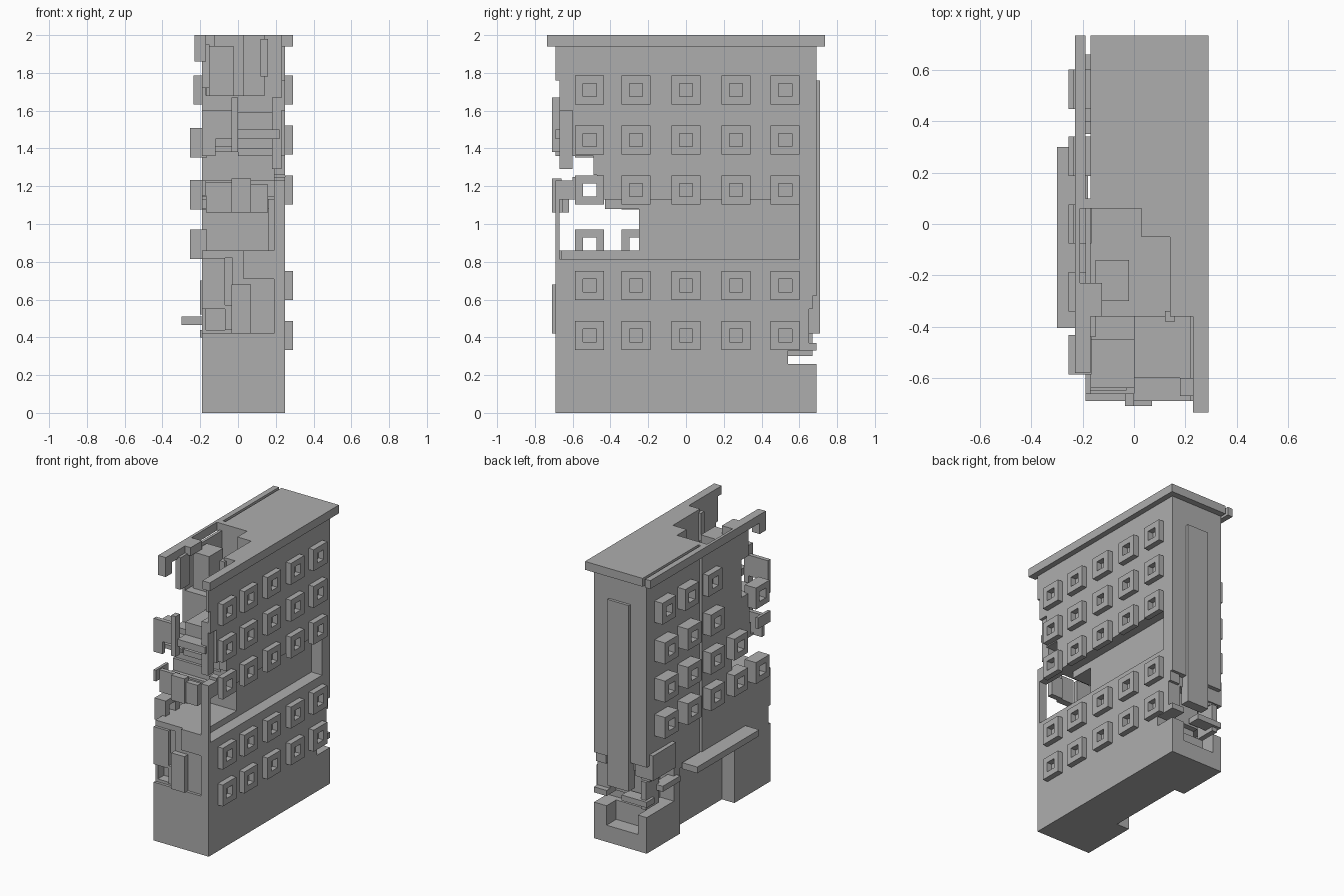
import bpy, bmesh
from mathutils import Vector

cube = bpy.data.objects.get("Cube")
if cube:
    bpy.data.objects.remove(cube, do_unlink=True)

concrete = bpy.data.materials.new("concrete_grey")
concrete.use_nodes = True
GREY = (0.42, 0.42, 0.42, 1)
concrete.diffuse_color = GREY
concrete.node_tree.nodes["Principled BSDF"].inputs["Base Color"].default_value = GREY


def finish(name, bm):
    bmesh.ops.recalc_face_normals(bm, faces=bm.faces)
    mesh = bpy.data.meshes.new(name)
    bm.to_mesh(mesh)
    bm.free()
    obj = bpy.data.objects.new(name, mesh)
    mesh.materials.append(concrete)
    bpy.context.collection.objects.link(obj)
    return obj


def box(name, x, y, z):
    """Box from its extent along each axis."""
    bm = bmesh.new()
    bmesh.ops.create_cube(bm, size=1)
    for v in bm.verts:
        v.co = Vector([(r[0] + r[1]) / 2 + c * (r[1] - r[0]) for c, r in zip(v.co, (x, y, z))])
    return finish(name, bm)


def prism(name, outline, z0, z1):
    """Plan outline raised into a slab."""
    bm = bmesh.new()
    face = bm.faces.new([bm.verts.new((x, y, z0)) for x, y in outline])
    top = bmesh.ops.extrude_face_region(bm, geom=[face])["geom"]
    bmesh.ops.translate(bm, vec=(0, 0, z1 - z0),
                        verts=[v for v in top if isinstance(v, bmesh.types.BMVert)])
    return finish(name, bm)


def cut(obj, x, y, z):
    cutter = box("damage_cutter", x, y, z)
    cutter.hide_render = True
    mod = obj.modifiers.new("damage", "BOOLEAN")
    mod.operation, mod.solver, mod.object = "DIFFERENCE", "EXACT", cutter
    bpy.context.view_layer.objects.active = obj
    bpy.ops.object.modifier_apply(modifier=mod.name)
    bpy.data.objects.remove(cutter, do_unlink=True)


def window(name, x0, x1, y, z):
    """Square frame with an open middle, raised along x."""
    bm = bmesh.new()
    bmesh.ops.create_grid(bm, x_segments=3, y_segments=3, size=1)
    for v in bm.verts:
        a, b = [(0.035 if abs(c) < 0.5 else 0.077) * (1 if c > 0 else -1) for c in v.co.xy]
        v.co = (x0, y + a, z + b)
    middle = [f for f in bm.faces if (f.calc_center_median() - Vector((x0, y, z))).length < 0.01]
    bmesh.ops.delete(bm, geom=middle, context="FACES")
    front = bmesh.ops.extrude_face_region(bm, geom=bm.faces[:])["geom"]
    bmesh.ops.translate(bm, vec=(x1 - x0, 0, 0),
                        verts=[v for v in front if isinstance(v, bmesh.types.BMVert)])
    finish(name, bm)


# Main block, with a shallow step and an entrance recess on one long side
body = prism("building_body", [
    (0.25, -0.69), (0.25, 0.69), (-0.17, 0.69), (-0.17, 0.09), (-0.19, 0.09), (-0.19, -0.69)], 0, 1.95)
W = (-0.4, 0.4)
damage = [
    # entrance recess and long sunken gallery
    ((-0.4, -0.09), (-0.28, 0.31), (-0.1, 0.47)),
    ((0.165, 0.4), (-0.67, 0.6), (0.815, 1.13)),
    # passage torn through the middle storey
    (W, (-0.65, -0.43), (0.86, 1.13)),
    (W, (-0.44, -0.25), (0.86, 1.08)),
    ((-0.4, 0.19), (-0.8, -0.5), (0.86, 1.15)),
    # collapsed roof corner
    ((-0.17, 0.03), (-0.8, 0.06), (1.68, 2.1)),
    ((0.02, 0.14), (-0.8, -0.05), (1.68, 2.1)),
    ((0.13, 0.23), (-0.8, -0.36), (1.5, 2.1)),
    ((-0.4, 0.14), (-0.8, -0.36), (1.45, 2.1)),
    # torn upper front
    ((-0.4, 0.19), (-0.8, -0.45), (1.23, 1.5)),
    ((-0.17, 0.19), (-0.8, -0.5), (1.14, 1.3)),
    (W, (-0.8, -0.6), (1.23, 1.6)),
    (W, (-0.8, -0.67), (1.59, 1.76)),
    (W, (-0.8, -0.49), (1.25, 1.36)),
    (W, (-0.55, -0.47), (1.145, 1.26)),
    # chipped lower front
    ((-0.4, 0.19), (-0.8, -0.67), (0.42, 0.87)),
    ((-0.17, -0.03), (-0.8, -0.6), (0.44, 0.82)),
    # broken back foot
    (W, (0.65, 0.8), (0.37, 0.62)),
    (W, (0.54, 0.8), (0.26, 0.33)),
    ((-0.1, 0.15), (0.58, 0.8), (0.12, 0.55)),
    ((-0.4, -0.06), (0.38, 0.8), (0.26, 0.5)),
]
for extent in damage:
    cut(body, *extent)

# Roof slab with its torn corner and split edge strip
prism("roof_slab", [
    (-0.169, 0.735), (0.29, 0.735), (0.29, -0.735), (0.23, -0.735), (0.23, -0.36), (0.14, -0.36),
    (0.14, -0.05), (0.03, -0.05), (0.03, 0.06), (-0.21, 0.06), (-0.21, -0.23), (-0.125, -0.23),
    (-0.125, -0.36), (-0.17, -0.36), (-0.17, -0.58), (-0.23, -0.58), (-0.23, 0.735),
    (-0.189, 0.735), (-0.189, 0.1), (-0.169, 0.1)], 1.94, 2)

# Windows on both long sides
columns = (-0.51, -0.265, 0, 0.265, 0.525)
for z in (1.71, 1.445, 1.18, 0.675, 0.41):
    for y in columns:
        window("left_window", 0.25, 0.29, y, z)
for z, missing in ((1.71, (0, 1)), (1.43, (1,)), (1.155, (0,)), (0.893, ())):
    for i, y in enumerate(columns):
        if i not in missing:
            window("right_window", -0.165, -0.235 if z > 1.6 else -0.255, y, z)

# Entrance canopy and end pilasters
box("entrance_canopy", (-0.30, -0.18), (-0.405, 0.3), (0.465, 0.51))
box("back_pilaster", (-0.04, 0.13), (0.64, 0.71), (0.42, 1.76))
for z in ((0.42, 0.68), (1.06, 1.24), (1.38, 1.67)):
    box("front_pilaster_fragment", (-0.035, 0.07 if z[0] < 1.3 else 0.0), (-0.71, -0.66), z)

# Remnants of the front wall, floors and roof edge
remnants = {
    "front_wall_remnant": [
        ((-0.19, -0.07), (-0.69, -0.66), (0.55, 0.82)),
        ((-0.07, 0.01), (-0.69, -0.6), (0.44, 0.57)),
        ((0.03, 0.19), (-0.69, -0.66), (0.71, 0.86)),
        ((-0.17, -0.03), (-0.65, -0.62), (1.06, 1.22)),
        ((0.07, 0.16), (-0.69, -0.65), (1.06, 1.21)),
        ((-0.19, -0.02), (-0.69, -0.66), (1.45, 1.6)),
        ((-0.19, -0.12), (-0.69, -0.66), (1.36, 1.46)),
        ((0.0, 0.22), (-0.69, -0.58), (1.45, 1.5)),
        ((0.18, 0.23), (-0.67, -0.6), (1.29, 1.67)),
        ((0.12, 0.16), (-0.38, -0.34), (1.78, 1.98))],
    "floor_remnant": [
        ((0.0, 0.19), (-0.62, -0.4), (1.36, 1.4)),
        ((0.0, 0.22), (-0.6, -0.34), (1.5, 1.59)),
        ((-0.17, 0.0), (-0.64, -0.4), (1.38, 1.41)),
        ((-0.15, -0.02), (-0.3, -0.14), (1.68, 1.94))],
    "roof_edge_remnant": [
        ((-0.23, -0.17), (-0.58, -0.51), (1.86, 1.95)),
        ((-0.19, -0.15), (-0.44, -0.34), (1.72, 1.95))],
    "back_wall_remnant": [
        ((-0.2, -0.06), (0.4, 0.66), (0.52, 0.7)),
        ((-0.17, 0.03), (0.6, 0.69), (0.33, 0.37)),
        ((-0.2, -0.12), (0.35, 0.55), (0.4, 0.44)),
        ((-0.15, -0.11), (0.52, 0.67), (0.3, 0.5)),
        ((0.17, 0.25), (0.64, 0.67), (0.55, 0.63))],
}
for name, pieces in remnants.items():
    for extent in pieces:
        box(name, *extent)
